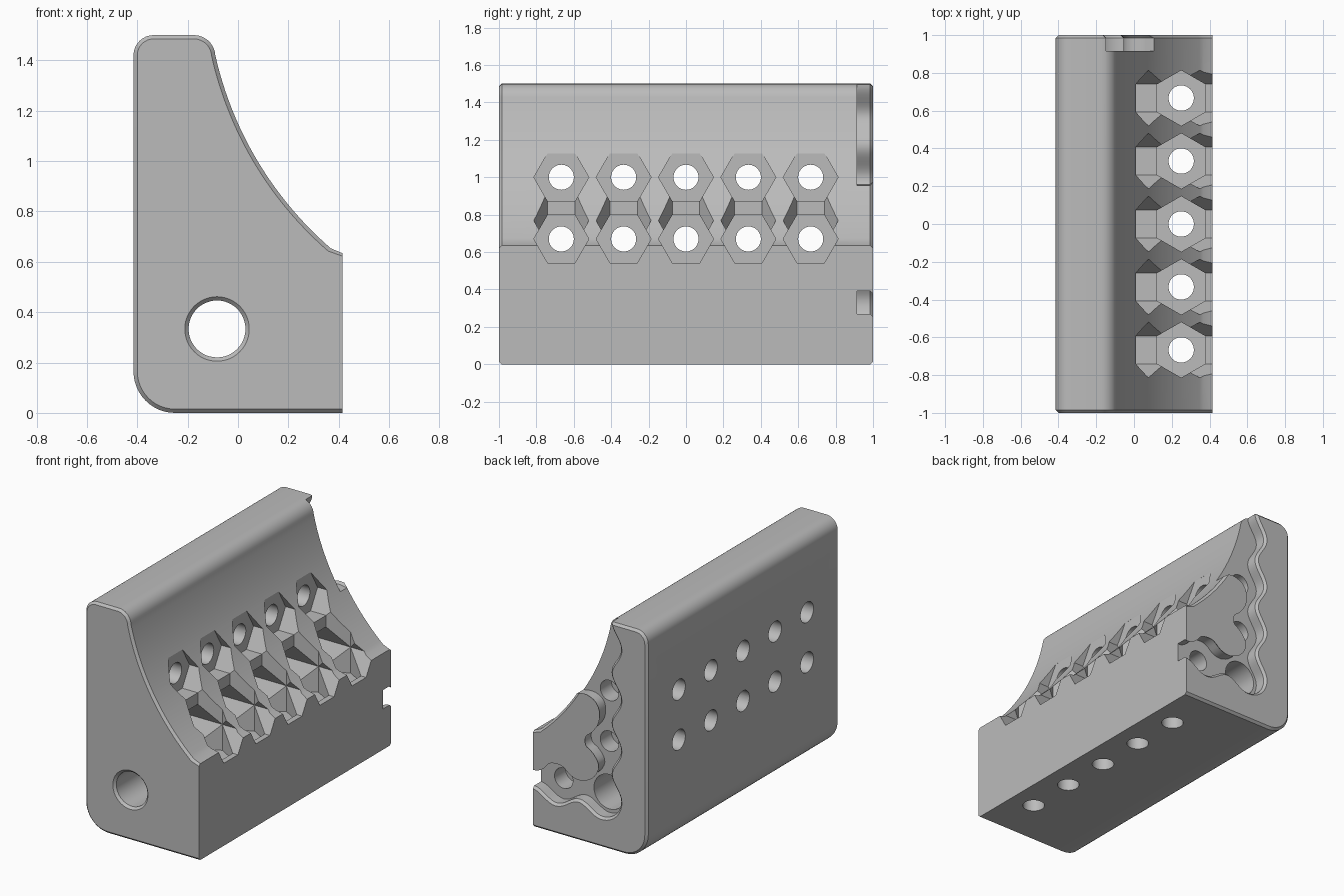
import bpy, bmesh, math
from mathutils import Vector

if "Cube" in bpy.data.objects:
    bpy.data.objects.remove(bpy.data.objects["Cube"])

grey = bpy.data.materials.new("grey_plastic")
grey.diffuse_color = (0.5, 0.5, 0.5, 1)
grey.use_nodes = True
grey.node_tree.nodes["Principled BSDF"].inputs["Base Color"].default_value = grey.diffuse_color

AXES = {'x': lambda a, b, t: (t, a, b),
        'y': lambda a, b, t: (a, t, b),
        'z': lambda a, b, t: (a, b, t)}


def grow(poly, d):
    """Offset a counter-clockwise outline outwards by d."""
    out = []
    for i, p in enumerate(poly):
        p = Vector(p)
        e1 = (p - Vector(poly[i - 1])).normalized()
        e2 = (Vector(poly[(i + 1) % len(poly)]) - p).normalized()
        n1, n2 = Vector((e1.y, -e1.x)), Vector((e2.y, -e2.x))
        out.append(p + (n1 + n2) * d / max(1 + n1.dot(n2), 0.4))
    return out


def prism(name, polys, levels, axis, max_x=None):
    """Solid skinned through (position, offset) levels along an axis, for each outline."""
    bm = bmesh.new()
    for poly in polys:
        rings = []
        for t, d in levels:
            ring = grow(poly, d)
            if max_x:
                ring = [(max_x if p[0] > max_x - 0.03 else a.x, a.y) for p, a in zip(poly, ring)]
            rings.append([bm.verts.new(AXES[axis](a, b, t)) for a, b in ring])
        n = len(poly)
        for r, s in zip(rings, rings[1:]):
            for i in range(n):
                bm.faces.new((r[i], r[(i + 1) % n], s[(i + 1) % n], s[i]))
        bm.faces.new(rings[0])
        bm.faces.new(rings[-1])
    bmesh.ops.recalc_face_normals(bm, faces=bm.faces)
    me = bpy.data.meshes.new(name)
    bm.to_mesh(me)
    bm.free()
    me.materials.append(grey)
    ob = bpy.data.objects.new(name, me)
    bpy.context.collection.objects.link(ob)
    return ob


def cut(target, cutter):
    m = target.modifiers.new("cut", 'BOOLEAN')
    m.operation, m.solver, m.object = 'DIFFERENCE', 'EXACT', cutter
    bpy.context.view_layer.objects.active = target
    bpy.ops.object.modifier_apply(modifier=m.name)
    bpy.data.objects.remove(cutter)


def arc(cx, cy, r, a0, a1, n):
    return [(cx + r * math.cos(math.radians(a0 + (a1 - a0) * i / n)),
             cy + r * math.sin(math.radians(a0 + (a1 - a0) * i / n))) for i in range(n + 1)]


def circle(cx, cy, r, n=40):
    return arc(cx, cy, r, 0, 360 * (n - 1) / n, n - 1)


def soften(poly, rounds):
    for _ in range(rounds):
        pts = []
        for i, p in enumerate(poly):
            p, q = Vector(p), Vector(poly[(i + 1) % len(poly)])
            pts += [p.lerp(q, 0.25), p.lerp(q, 0.75)]
        poly = pts
    return poly


# Body: rounded slab with a concave sloping front, chamfered at both ends
W, G = 0.415, 1 / 3
profile = [(W, 0)]
profile += [(W, 0.615)] + arc(1.305, 1.734, 1.43, 231.5, 192.7, 32)[1:]
profile += arc(-0.175, 1.415, 0.085, 12, 90, 8)
profile += arc(-W + 0.08, 1.42, 0.08, 90, 180, 8)
profile += arc(-W + 0.165, 0.165, 0.165, 180, 270, 12)
body = prism("bracket_body", [profile],
             [(-1, -0.015), (-0.985, 0), (0.985, 0), (1, -0.015)], 'y', max_x=W)

# Wavy recess in the back end, leaving a raised island
C = -G / 4
wave = lambda s, c: c - 0.035 * math.cos(2 * math.pi * s / G)
recess = [(wave(z - G, C - 0.1), z) for z in [1.6 - (1.6 - G) * i / 64 for i in range(64)]]
recess += arc(C, G, 0.135, 180, 270, 12)
recess += [(x, wave(x - C, G - 0.1)) for x in [C + (0.5 - C) * i / 28 for i in range(1, 29)]]
recess += [(0.7, 0.27), (0.7, 1.6)]
recess_cutter = prism("recess_cutter", [recess],
                      [(0.915, 0), (0.985, 0), (1, 0.015), (1.05, 0.015)], 'y')
island = [(1.2, 0.385), (W, 0.385), (0.35, 0.41), (0.31, 0.465), (0.25, 0.48), (0.19, 0.475),
          (0.13, 0.42), (0.06, 0.41), (-0.02, 0.45), (-0.06, 0.53), (-0.01, 0.60), (0.05, 0.63),
          (0.05, 0.71), (-0.01, 0.75), (-0.06, 0.83), (-0.05, 0.93), (0.03, 0.97), (0.12, 0.95),
          (1.2, 0.95)][::-1]
cut(recess_cutter, prism("island_cutter", [soften(island[::-1], 2)],
                         [(0.85, 0), (0.985, 0), (1, -0.015), (1.1, -0.015)], 'y'))
cut(body, recess_cutter)

# Long through bore with a front chamfer, and blind holes in the back end
cut(body, prism("bore_cutter", [circle(C, G, 0.113, 48)],
                [(-1.05, 0.015), (-1, 0.015), (-0.985, 0), (1.1, 0)], 'y'))
cut(body, prism("back_hole_cutter", [circle(C, 2 * G, 0.067), circle(C, 3 * G, 0.067),
                                     circle(0.25, G, 0.067)], [(0.8, 0), (1.1, 0)], 'y'))

# Rows of screw holes with hexagonal pockets
rows = [i * G for i in range(-2, 3)]
hexagon = lambda a, b, turn: arc(a, b, 0.147, turn, turn + 300, 5)
for z in (0.67, 1.0):
    cut(body, prism("side_hex_cutter", [hexagon(y, z, 0) for y in rows], [(0.01, 0), (0.6, 0)], 'x'))
    cut(body, prism("side_hole_cutter", [circle(y, z, 0.067) for y in rows], [(-0.6, 0), (0.2, 0)], 'x'))
cut(body, prism("top_hex_cutter", [hexagon(0.25, y, 90) for y in rows], [(0.5, 0), (1.6, 0)], 'z'))
cut(body, prism("base_hole_cutter", [circle(0.25, y, 0.067) for y in rows], [(-0.1, 0), (0.6, 0)], 'z'))

# Smooth curves, sharp edges
bpy.ops.object.select_all(action='DESELECT')
body.select_set(True)
bpy.context.view_layer.objects.active = body
bpy.ops.object.shade_smooth_by_angle(angle=math.radians(25))
